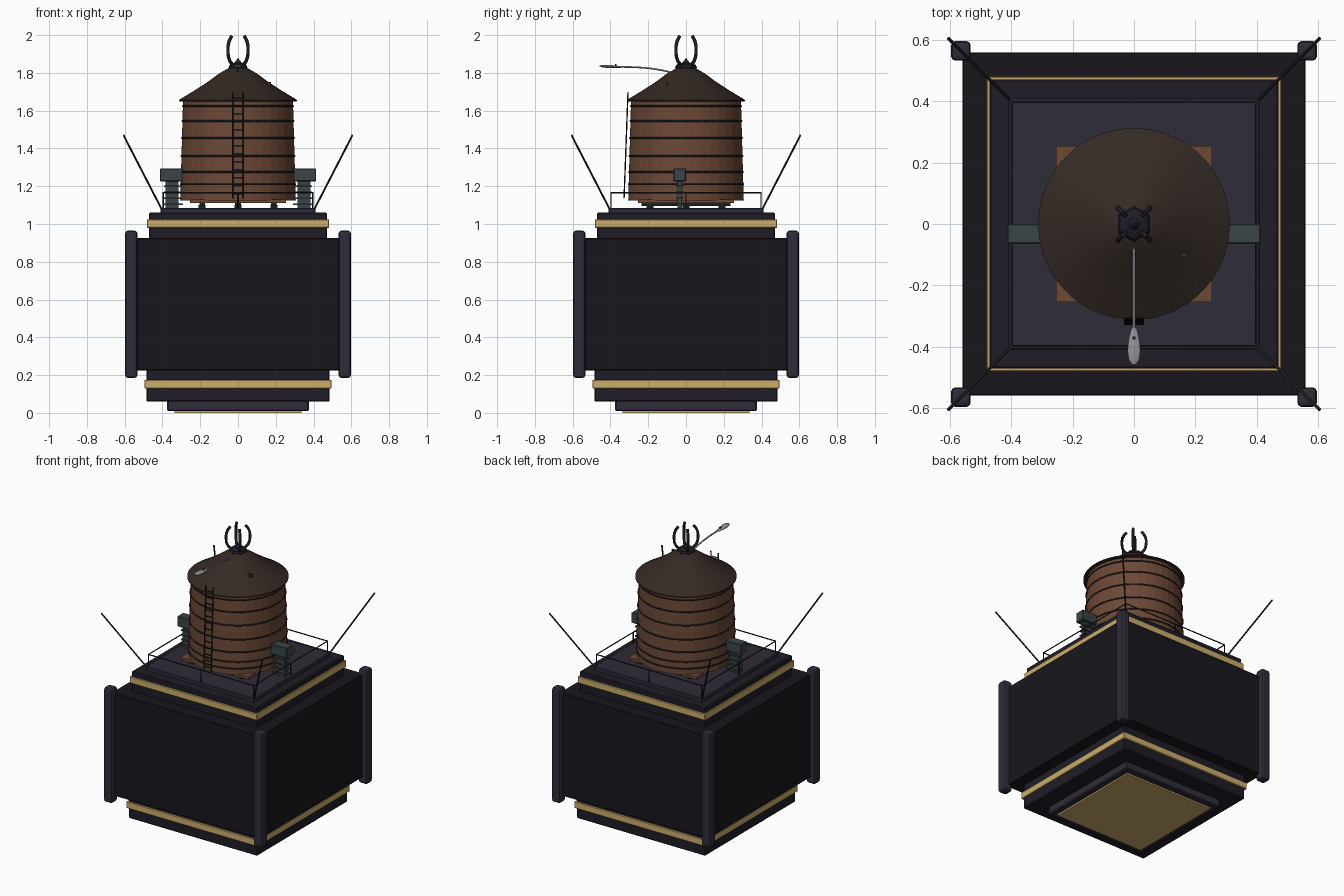
import bpy, math
from mathutils import Vector

if "Cube" in bpy.data.objects:
    bpy.data.objects.remove(bpy.data.objects["Cube"])


def material(name, rgb):
    m = bpy.data.materials.new(name)
    m.diffuse_color = (*rgb, 1)
    m.use_nodes = True
    m.node_tree.nodes["Principled BSDF"].inputs["Base Color"].default_value = m.diffuse_color
    return m


BLACK = material("black", (0.009, 0.008, 0.012))
NAVY = material("navy", (0.014, 0.012, 0.02))
PURPLE = material("purple", (0.028, 0.025, 0.04))
GOLD = material("gold", (0.6, 0.42, 0.15))
WOOD = material("wood", (0.15, 0.065, 0.036))
ROOF = material("roof", (0.035, 0.023, 0.018))
IRON = material("iron", (0.012, 0.014, 0.016))
STEEL = material("steel", (0.045, 0.06, 0.065))
LAMP = material("lamp", (0.3, 0.3, 0.3))


def box(name, x, y, z, mat, bevel=0.0, segments=1):
    """Box from (min, max) ranges."""
    bpy.ops.mesh.primitive_cube_add(size=1, location=[(a + b) / 2 for a, b in (x, y, z)])
    o = bpy.context.object
    o.name = name
    o.scale = [b - a for a, b in (x, y, z)]
    bpy.ops.object.transform_apply(location=False, rotation=False, scale=True)
    o.data.materials.append(mat)
    if bevel:
        m = o.modifiers.new("bevel", 'BEVEL')
        m.width, m.segments = bevel, segments
    return o


def slab(name, h, z0, z1, mat, bevel=0.0):
    return box(name, (-h, h), (-h, h), (z0, z1), mat, bevel)


def lathe(name, profile, sides, mat, smooth=True):
    """Revolve (radius, z) points about the z axis, closing both ends."""
    verts, faces = [], []
    for r, z in profile:
        for i in range(sides):
            a = 2 * math.pi * (i + 0.5) / sides
            verts.append((r * math.cos(a), r * math.sin(a), z))
    for k in range(len(profile) - 1):
        for i in range(sides):
            j = (i + 1) % sides
            faces.append((k * sides + i, k * sides + j, (k + 1) * sides + j, (k + 1) * sides + i))
    faces.append(tuple(reversed(range(sides))))
    faces.append(tuple(range((len(profile) - 1) * sides, len(profile) * sides)))
    me = bpy.data.meshes.new(name)
    me.from_pydata(verts, [], faces)
    me.materials.append(mat)
    o = bpy.data.objects.new(name, me)
    bpy.context.collection.objects.link(o)
    if smooth:
        bpy.ops.object.select_all(action='DESELECT')
        o.select_set(True)
        bpy.context.view_layer.objects.active = o
        bpy.ops.object.shade_smooth_by_angle(angle=math.radians(40))
    return o


def tubes(name, paths, radius, mat, closed=False, smooth=False):
    """Round rods along one or more point paths."""
    cu = bpy.data.curves.new(name, 'CURVE')
    cu.dimensions = '3D'
    cu.bevel_depth, cu.bevel_resolution = radius, 1
    cu.use_fill_caps = True
    for pts in paths:
        if smooth:
            sp = cu.splines.new('BEZIER')
            sp.bezier_points.add(len(pts) - 1)
            for b, p in zip(sp.bezier_points, pts):
                b.co = p
                b.handle_left_type = b.handle_right_type = 'AUTO'
            sp.resolution_u = 6
        else:
            sp = cu.splines.new('POLY')
            sp.points.add(len(pts) - 1)
            for b, p in zip(sp.points, pts):
                b.co = (*p, 1)
        sp.use_cyclic_u = closed
    cu.materials.append(mat)
    o = bpy.data.objects.new(name, cu)
    bpy.context.collection.objects.link(o)
    return o


CORNERS = [(-1, -1), (1, -1), (1, 1), (-1, 1)]

# Scoreboard cube: stacked tiers, gold trims and the main screen block
slab("bottom_panel", 0.335, 0.0, 0.02, GOLD)
slab("bottom_tier", 0.375, 0.01, 0.065, PURPLE, 0.006)
slab("lower_band", 0.485, 0.06, 0.235, NAVY, 0.006)
slab("lower_gold_trim", 0.495, 0.13, 0.175, GOLD, 0.003)
slab("screen_block", 0.56, 0.225, 0.925, BLACK, 0.004)
slab("upper_band", 0.472, 0.92, 1.06, NAVY, 0.006)
slab("upper_gold_trim", 0.481, 0.98, 1.025, GOLD, 0.003)
slab("roof_deck", 0.41, 1.05, 1.085, PURPLE, 0.005)

# Corner posts and slanted cable rods
for sx, sy in CORNERS:
    x, y = 0.565 * sx, 0.565 * sy
    box("corner_post", (x - 0.032, x + 0.032), (y - 0.032, y + 0.032), (0.185, 0.965), PURPLE, 0.014, 2)
tubes("corner_rods", [[(0.405 * a, 0.405 * b, 1.08), (0.606 * a, 0.606 * b, 1.47)] for a, b in CORNERS], 0.005, IRON)

# Deck railing
tubes("deck_rail", [[(0.397 * a, 0.397 * b, 1.165) for a, b in CORNERS]], 0.004, IRON, closed=True)
posts = [(0.397 * a, 0.397 * b) for a, b in CORNERS] + [(0, 0.397), (0, -0.397), (0.397, 0), (-0.397, 0)]
tubes("deck_rail_posts", [[(x, y, 1.08), (x, y, 1.165)] for x, y in posts], 0.004, IRON)

# Side equipment boxes on louvred stands
for s in (-1, 1):
    def span(a, b):
        return tuple(sorted((s * a, s * b)))
    box("equipment_box", span(0.285, 0.413), (-0.065, 0.0), (1.225, 1.295), STEEL, 0.004)
    box("equipment_stand", span(0.315, 0.385), (-0.045, -0.02), (1.08, 1.23), STEEL)
    for i in range(4):
        z = 1.1 + i * 0.032
        box("stand_louvre", span(0.29, 0.393), (-0.054, -0.01), (z, z + 0.008), STEEL)

# Tank supports and wooden platform
for u in (-0.19, 0.0, 0.19):
    box("support_beam", (u - 0.015, u + 0.015), (-0.235, 0.235), (1.095, 1.115), IRON)
    for v in (-0.19, 0.0, 0.19):
        box("support_foot", (u - 0.018, u + 0.018), (v - 0.018, v + 0.018), (1.08, 1.1), IRON)
slab("tank_platform", 0.255, 1.112, 1.13, WOOD)

# Water tank with staves and iron hoops
Z0, Z1, R0, R1 = 1.125, 1.66, 0.307, 0.292
lathe("tank", [(R0, Z0), (R1, Z1)], 36, WOOD, smooth=False)
hoops = []
for z in (1.165, 1.21, 1.275, 1.36, 1.455, 1.545, 1.625):
    r = R0 + (R1 - R0) * (z - Z0) / (Z1 - Z0)
    hoops.append([(r * math.cos(k * math.pi / 18 + math.pi / 36), r * math.sin(k * math.pi / 18 + math.pi / 36), z)
                  for k in range(36)])
tubes("tank_hoops", hoops, 0.005, IRON, closed=True)

# Conical roof
lathe("tank_roof", [(0.29, 1.648), (0.313, 1.65), (0.313, 1.657), (0.235, 1.704), (0.157, 1.755),
                    (0.10, 1.797), (0.045, 1.828), (0.02, 1.835)], 48, ROOF)
box("roof_hatch", (0.15, 0.175), (-0.107, -0.093), (1.73, 1.752), ROOF)

# Ladder on the front
tubes("ladder_rails", [[(s * 0.028, -0.328, 1.135), (s * 0.028, -0.307, 1.7)] for s in (-1, 1)], 0.004, IRON)
rungs = []
for i in range(13):
    t = 0.04 + i * 0.075
    y, z = -0.328 + 0.021 * t, 1.135 + 0.565 * t
    rungs.append([(-0.028, y, z), (0.028, y, z)])
tubes("ladder_rungs", rungs, 0.003, IRON)

# Finial: hexagonal cap, knob and four curved prongs
lathe("finial_cap", [(0.05, 1.815), (0.058, 1.828), (0.052, 1.842), (0.03, 1.852)], 6, NAVY, smooth=False)
lathe("finial_knob", [(0.02, 1.845), (0.02, 1.855), (0.009, 1.865), (0.006, 1.875)], 12, NAVY)
prongs = []
for a, b in CORNERS:
    prongs.append([(a * d, b * d, z) for d, z in
                   ((0.022, 1.835), (0.046, 1.87), (0.053, 1.92), (0.048, 1.965), (0.034, 1.995))])
tubes("finial_prongs", prongs, 0.009, NAVY, smooth=True)

# Lamp arm reaching forward with a teardrop head
tubes("lamp_arm", [[(0, -0.078, 1.803), (0, -0.15, 1.818), (0, -0.25, 1.829), (0, -0.345, 1.832)]],
      0.005, LAMP, smooth=True)
head = lathe("lamp_head", [(0.004, 0), (0.011, 0.02), (0.018, 0.05), (0.022, 0.085), (0.018, 0.115),
                           (0.006, 0.131)], 16, LAMP)
head.rotation_euler = (math.radians(87), 0, 0)
head.scale = (1, 0.4, 1)
head.location = (0, -0.328, 1.83)
box("lamp_sensor", (-0.005, 0.005), (-0.377, -0.367), (1.838, 1.847), IRON)
